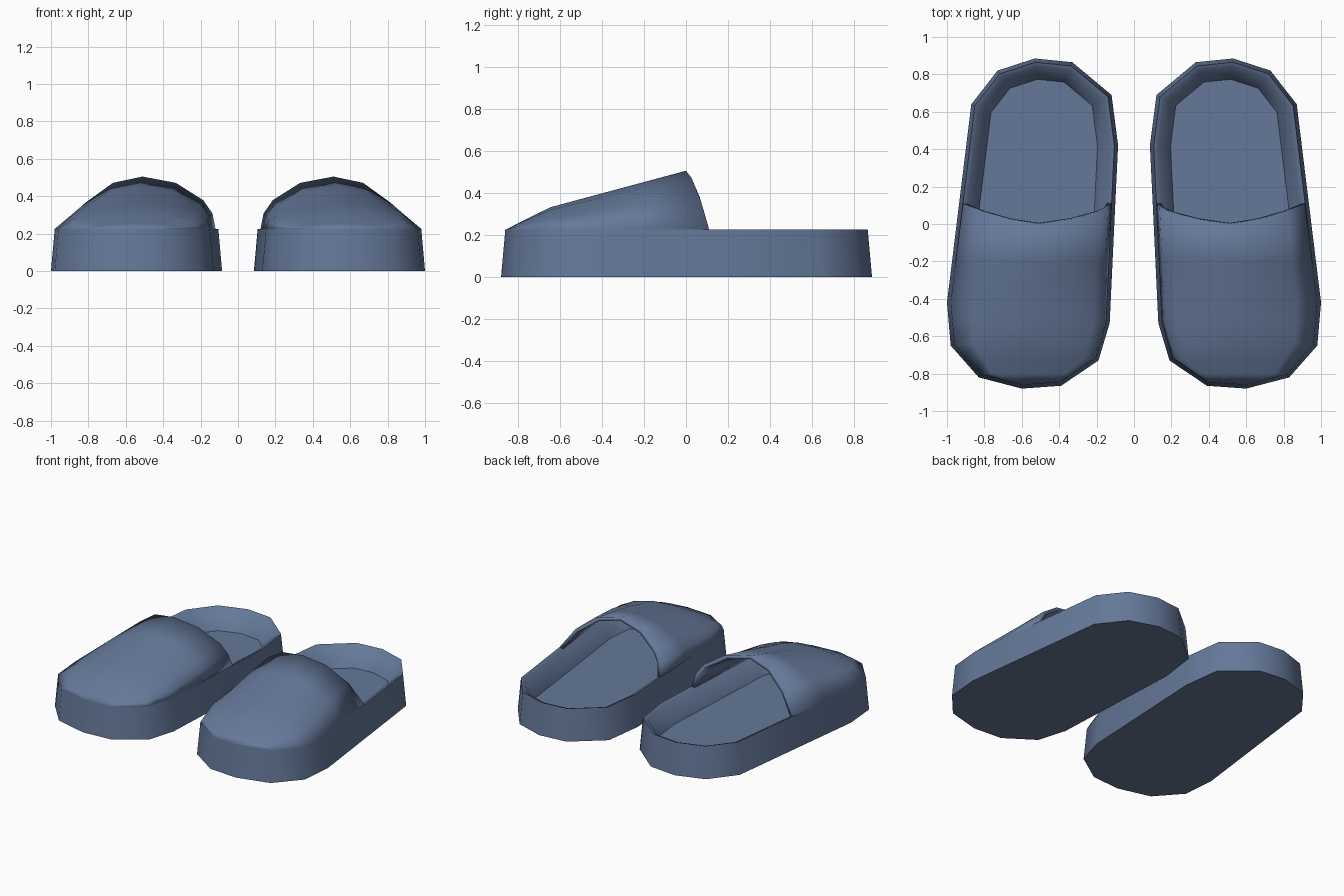
import bpy, bmesh
from mathutils import Vector

if "Cube" in bpy.data.objects:
    bpy.data.objects.remove(bpy.data.objects["Cube"])

fabric = bpy.data.materials.new("slate blue fabric")
fabric.diffuse_color = (0.13, 0.19, 0.32, 1)
fabric.use_nodes = True
fabric.node_tree.nodes["Principled BSDF"].inputs["Base Color"].default_value = fabric.diffuse_color

# Plan outline of one slipper: outer side toe to heel, then inner side heel to toe
OUTER = [(-0.60, -0.88), (-0.83, -0.82), (-0.98, -0.65), (-1.0, -0.42), (-0.935, 0.11),
         (-0.87, 0.64), (-0.73, 0.82), (-0.53, 0.885)]
INNER = [(-0.33, 0.865), (-0.12, 0.69), (-0.085, 0.42), (-0.10, 0.11), (-0.13, -0.53),
         (-0.19, -0.73), (-0.39, -0.865)]
OUTLINE = [Vector(p) for p in OUTER + INNER]
WALL = 0.225
# Arch across the foot: (fraction of width, fraction of crown height)
ARCH = [(0, 0), (0.13, 0.5), (0.32, 0.88), (0.52, 1), (0.74, 0.88), (0.92, 0.55), (0.98, 0.3), (1, 0)]


def inset(d):
    """Outline moved inwards by d."""
    pts, n = [], len(OUTLINE)
    for i, p in enumerate(OUTLINE):
        a = (p - OUTLINE[i - 1]).normalized()
        b = (OUTLINE[(i + 1) % n] - p).normalized()
        m = Vector((a.y + b.y, -a.x - b.x)).normalized()
        pts.append(p + m * d / max(0.6, m.dot(Vector((a.y, -a.x)))))
    return pts


def lerp_table(table, t):
    if t <= table[0][0]:
        return table[0][1]
    for (a, va), (b, vb) in zip(table, table[1:]):
        if t <= b:
            return va + (vb - va) * (t - a) / (b - a)
    return table[-1][1]


def finish(bm, name, side):
    if side > 0:
        for v in bm.verts:
            v.co.x *= -1
    bmesh.ops.recalc_face_normals(bm, faces=bm.faces)
    mesh = bpy.data.meshes.new(name)
    bm.to_mesh(mesh)
    bm.free()
    mesh.materials.append(fabric)
    ob = bpy.data.objects.new(name, mesh)
    bpy.context.collection.objects.link(ob)
    bpy.ops.object.select_all(action='DESELECT')
    ob.select_set(True)
    bpy.context.view_layer.objects.active = ob
    bpy.ops.object.shade_smooth_by_angle(angle=0.75)
    return ob


def sole(side, tag):
    """Sole, side wall, rim and sunken insole."""
    bm = bmesh.new()
    rings = [[bm.verts.new((p.x, p.y, z)) for p in inset(d)]
             for d, z in ((0, 0), (0.02, WALL), (0.045, 0.215), (0.11, 0.09))]
    n = len(OUTLINE)
    for lo, hi in zip(rings, rings[1:]):
        for i in range(n):
            j = (i + 1) % n
            bm.faces.new((lo[i], lo[j], hi[j], hi[i]))
    bm.faces.new(rings[0][::-1])
    bm.faces.new(rings[-1])
    finish(bm, tag + "_sole_and_insole", side)


def upper(side, tag):
    """Arched cover over the toes, open towards the heel."""
    top = inset(0.02)
    left = sorted((p.y, p.x) for p in top[:len(OUTER)])
    right = sorted((p.y, p.x) for p in top[len(OUTER):])
    left_tip, right_tip = top[0], top[-1]
    crown = [(-0.86, WALL), (-0.65, 0.33), (0, 0.505)]
    stations = [top[i].y for i in (1, 2, 3, -2, -3)] + [-0.2, 0.11]
    bm = bmesh.new()
    # Toe edge follows the top of the wall
    rows = [[bm.verts.new((*left_tip.lerp(right_tip, u), WALL)) for u, _ in ARCH]]
    for y in sorted(stations):
        row = []
        for u, h in ARCH:
            # Opening edge leans forward as it rises
            yy = y - 0.11 * (0.72 * h + 0.28 * h ** 6) if y > 0.1 else y
            xl, xr = lerp_table(left, yy), lerp_table(right, yy)
            z = WALL + (lerp_table(crown, min(yy, y)) - WALL) * h
            row.append(bm.verts.new((xl + (xr - xl) * u, yy, z)))
        rows.append(row)
    for a, b in zip(rows, rows[1:]):
        for i in range(len(ARCH) - 1):
            bm.faces.new((a[i], a[i + 1], b[i + 1], b[i]))
    bmesh.ops.recalc_face_normals(bm, faces=bm.faces)
    ob = finish(bm, tag + "_toe_cover", side)
    # Make sure the cover faces upwards before thickening it inwards
    if sum(p.normal.z for p in ob.data.polygons) < 0:
        ob.data.flip_normals()
    mod = ob.modifiers.new("thickness", 'SOLIDIFY')
    mod.thickness = 0.025
    mod.offset = -1


for side, tag in ((-1, "left_slipper"), (1, "right_slipper")):
    sole(side, tag)
    upper(side, tag)
